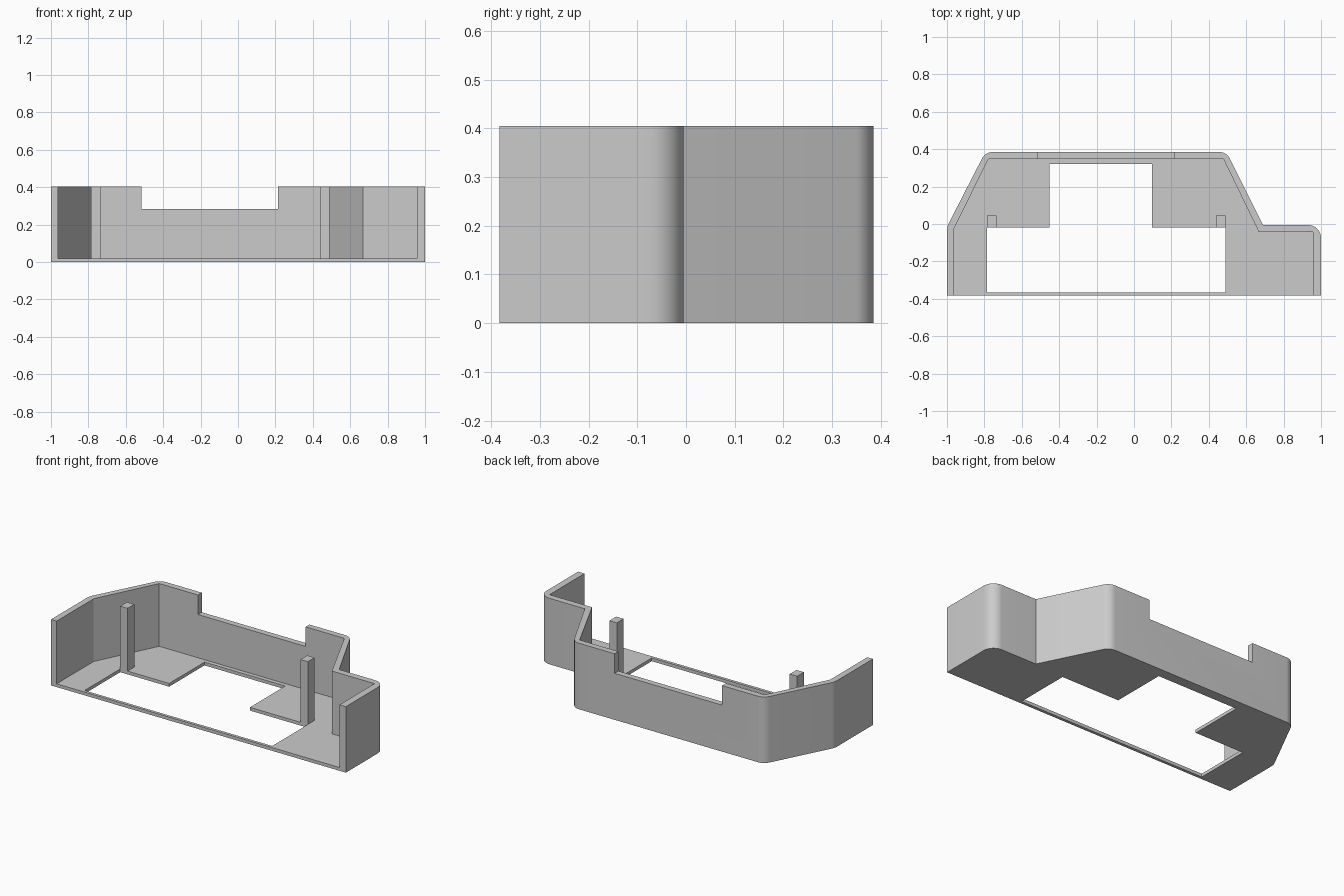
import bpy, bmesh
from math import radians
from mathutils import Vector

if "Cube" in bpy.data.objects:
    bpy.data.objects.remove(bpy.data.objects["Cube"])

HEIGHT, FLOOR, FRONT = 0.405, 0.02, -0.383

grey = bpy.data.materials.new("plain_grey")
grey.use_nodes = True
grey.diffuse_color = (0.6, 0.6, 0.6, 1)
grey.node_tree.nodes["Principled BSDF"].inputs["Base Color"].default_value = (0.6, 0.6, 0.6, 1)


def rounded(corners, steps=10):
    """Outline from (x, y, setback); a setback above zero rounds that corner."""
    points = []
    for i, (x, y, r) in enumerate(corners):
        p = Vector((x, y))
        if r == 0:
            points.append(p)
            continue
        a = p + (Vector(corners[i - 1][:2]) - p).normalized() * r
        b = p + (Vector(corners[(i + 1) % len(corners)][:2]) - p).normalized() * r
        # Rational curve weight makes the corner a true circular arc
        w = ((a - p).angle(b - p) / 2)
        w = abs(Vector((a - b)).length / 2 / r)
        for k in range(steps + 1):
            t = k / steps
            f = ((1 - t) ** 2, 2 * w * t * (1 - t), t ** 2)
            points.append((a * f[0] + p * f[1] + b * f[2]) / sum(f))
    return points


def prism(name, outline, z0, z1):
    bm = bmesh.new()
    face = bm.faces.new([bm.verts.new((x, y, z0)) for x, y in outline])
    top = bmesh.ops.extrude_face_region(bm, geom=[face])["geom"]
    bmesh.ops.translate(bm, vec=(0, 0, z1 - z0),
                        verts=[v for v in top if isinstance(v, bmesh.types.BMVert)])
    bmesh.ops.recalc_face_normals(bm, faces=bm.faces)
    mesh = bpy.data.meshes.new(name)
    bm.to_mesh(mesh)
    bm.free()
    mesh.materials.append(grey)
    obj = bpy.data.objects.new(name, mesh)
    bpy.context.collection.objects.link(obj)
    return obj


def rectangle(x0, x1, y0, y1):
    return [(x0, y0), (x1, y0), (x1, y1), (x0, y1)]


def cut(target, cutter):
    cutter.hide_render = True
    mod = target.modifiers.new("cut", "BOOLEAN")
    mod.operation, mod.solver, mod.object = "DIFFERENCE", "EXACT", cutter
    bpy.context.view_layer.objects.active = target
    bpy.ops.object.modifier_apply(modifier=mod.name)
    bpy.data.objects.remove(cutter)


# Tray: solid outline with rounded outer corners
tray = prism("tray", rounded([
    (-1, FRONT, 0), (1, FRONT, 0), (1, -0.005, 0.07), (0.69, -0.005, 0),
    (0.495, 0.385, 0.04), (-0.795, 0.385, 0.04), (-1, -0.015, 0.02)]), 0, HEIGHT)

# Cavity, open at the top and front
cut(tray, prism("cavity_cutter", [
    (-0.962, -0.6), (0.957, -0.6), (0.957, -0.044), (0.668, -0.044),
    (0.478, 0.348), (-0.778, 0.348), (-0.962, -0.024)], FLOOR, 0.6))

# Notch in the back wall
cut(tray, prism("notch_cutter", rectangle(-0.515, 0.215, 0.3, 0.6), 0.285, 0.6))

# T-shaped opening in the floor
cut(tray, prism("floor_cutter", [
    (-0.785, -0.365), (0.488, -0.365), (0.488, -0.02), (0.095, -0.02),
    (0.095, 0.322), (-0.453, 0.322), (-0.453, -0.02), (-0.785, -0.02)], -0.1, 0.1))

# Upright posts at the corners of the opening
for name, x in (("right_post", -0.785), ("left_post", 0.438)):
    prism(name, rectangle(x, x + 0.05, -0.02, 0.045), FLOOR, HEIGHT)

# Smooth the rounded corners, keep other edges sharp
bpy.ops.object.select_all(action="DESELECT")
tray.select_set(True)
bpy.context.view_layer.objects.active = tray
bpy.ops.object.shade_smooth_by_angle(angle=radians(20))
